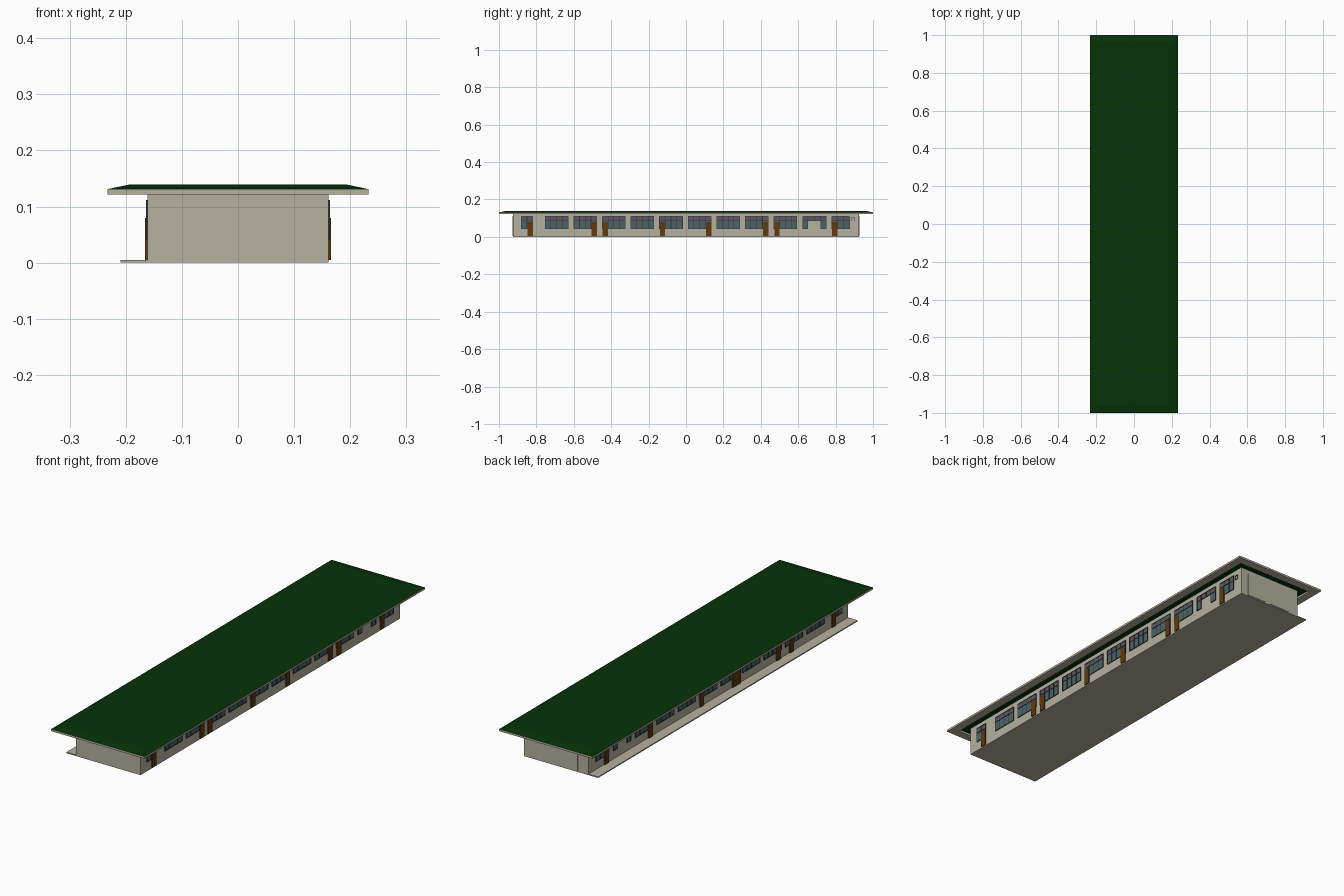
import bpy
import bmesh

if "Cube" in bpy.data.objects:
    bpy.data.objects.remove(bpy.data.objects["Cube"], do_unlink=True)


def material(name, *rgb):
    m = bpy.data.materials.new(name)
    m.use_nodes = True
    colour = [(c / 255) ** 2.2 for c in rgb] + [1]
    m.diffuse_color = colour
    m.node_tree.nodes["Principled BSDF"].inputs["Base Color"].default_value = colour
    return m


WALL = material("warm grey plaster", 180, 176, 157)
ROOF = material("dark green roofing", 14, 54, 15)
DOOR = material("brown wood", 98, 60, 22)
GLASS = material("blue grey glass", 76, 100, 104)
TRANSOM = material("mauve grey glass", 92, 88, 98)
FRAME = material("dark window frame", 52, 56, 60)


def add_box(bm, x0, x1, y0, y1, z0, z1):
    corners = [[bm.verts.new((x, y, z)) for x, y in
                ((x0, y0), (x1, y0), (x1, y1), (x0, y1))] for z in (z0, z1)]
    low, high = corners
    bm.faces.new(low[::-1])
    bm.faces.new(high)
    for i in range(4):
        j = (i + 1) % 4
        bm.faces.new((low[i], low[j], high[j], high[i]))


def finish(name, bm, mat):
    bmesh.ops.recalc_face_normals(bm, faces=bm.faces)
    mesh = bpy.data.meshes.new(name)
    bm.to_mesh(mesh)
    bm.free()
    mesh.materials.append(mat)
    obj = bpy.data.objects.new(name, mesh)
    bpy.context.collection.objects.link(obj)
    return obj


def boxes(name, mat, items):
    bm = bmesh.new()
    for item in items:
        add_box(bm, *item)
    return finish(name, bm, mat)


def loops(name, mat, rings, closed=False):
    """Skin rectangular rings (half x, half y, z), capped or closed on itself."""
    bm = bmesh.new()
    vs = [[bm.verts.new((sx * hx, sy * hy, z)) for sx, sy in
           ((-1, -1), (1, -1), (1, 1), (-1, 1))] for hx, hy, z in rings]
    pairs = list(zip(vs, vs[1:]))
    if closed:
        pairs.append((vs[-1], vs[0]))
    else:
        bm.faces.new(vs[0][::-1])
        bm.faces.new(vs[-1])
    for a, b in pairs:
        for i in range(4):
            j = (i + 1) % 4
            bm.faces.new((a[i], a[j], b[j], b[i]))
    return finish(name, bm, mat)


HALF_W, HALF_L = 0.161, 0.925
SILL, SPLIT, HEAD = 0.043, 0.087, 0.11

# Main body, base slab with side walkway
boxes("building_walls", WALL, [(-HALF_W, HALF_W, -HALF_L, HALF_L, 0.002, 0.132)])
boxes("base_slab", WALL, [(-0.209, HALF_W, -HALF_L, HALF_L, 0, 0.005)])

# Low hipped roof over a deep eave frame that is open near the walls
loops("hipped_roof", ROOF, [(0.233, 1, 0.131), (0.195, 0.962, 0.139)])
loops("eave_frame", WALL, [(0.195, 0.962, 0.122), (0.233, 1, 0.122),
                           (0.233, 1, 0.131), (0.195, 0.962, 0.131)], closed=True)

# Large flat panels on the end walls
for name, s in (("front", -1), ("back", 1)):
    y0, y1 = sorted((s * HALF_L, s * (HALF_L + 0.002)))
    boxes(name + "_wall_panels", WALL, [(-0.108, -0.003, y0, y1, 0.005, 0.112),
                                        (0.023, 0.122, y0, y1, 0.005, 0.112)])


def plate(side, depth, y0, y1, z0, z1):
    x0, x1 = sorted((side * (HALF_W - 0.001), side * (HALF_W + depth)))
    return (x0, x1, y0, y1, z0, z1)


class Wall:
    """Collects the glazing and doors of one long wall."""

    def __init__(self, side):
        self.side = side
        self.glass, self.transoms, self.bars, self.doors = [], [], [], []

    def bar(self, y0, y1, z0, z1):
        self.bars.append(plate(self.side, 0.003, y0, y1, z0, z1))

    def window(self, y0, y1, z0=SILL, cols=4):
        t = 0.0015
        if z0 < SPLIT:
            self.glass.append(plate(self.side, 0.0015, y0, y1, z0, SPLIT))
        self.transoms.append(plate(self.side, 0.0015, y0, y1, max(z0, SPLIT), HEAD))
        for i in range(cols + 1):
            y = y0 + (y1 - y0) * i / cols
            self.bar(y - t, y + t, z0, HEAD)
        for z in {z0, SPLIT, HEAD}:
            self.bar(y0, y1, z - t, z + t)

    def door(self, y, width=0.028):
        self.doors.append(plate(self.side, 0.005, y - width / 2, y + width / 2, 0.005, 0.08))

    def build(self, name):
        for part, mat, items in (("window_glass", GLASS, self.glass),
                                 ("transom_glass", TRANSOM, self.transoms),
                                 ("window_frames", FRAME, self.bars),
                                 ("doors", DOOR, self.doors)):
            boxes(name + "_" + part, mat, items)


door_sets = {
    1: (-0.833, -0.491, -0.432, -0.126, 0.121, 0.427, 0.487, 0.795),
    -1: (-0.82, -0.52, -0.427, -0.126, 0.121, 0.487, 0.8),
}
for name, side in (("left", 1), ("right", -1)):
    wall = Wall(side)
    # Regular row of classroom windows
    for i in range(10):
        start = -0.753 + i * 0.1528
        if i < 9:
            wall.window(start, start + 0.123)
    # Short windows at both ends
    wall.window(-0.88, -0.82, cols=2)
    wall.window(0.78, 0.875, cols=3)
    # Window stepped around a solid middle
    wall.window(0.625, 0.652, cols=1)
    wall.window(0.652, 0.72, z0=SPLIT, cols=2)
    wall.window(0.72, 0.75, cols=1)
    # Small vent frame
    if side == 1:
        for y in (0.886, 0.903):
            wall.bar(y - 0.001, y + 0.001, 0.085, 0.103)
        for z in (0.085, 0.103):
            wall.bar(0.886, 0.903, z - 0.001, z + 0.001)
    for y in door_sets[side]:
        double = side == -1 and y == -0.126
        wall.door(y, 0.055 if double else 0.028)
    wall.build(name)
